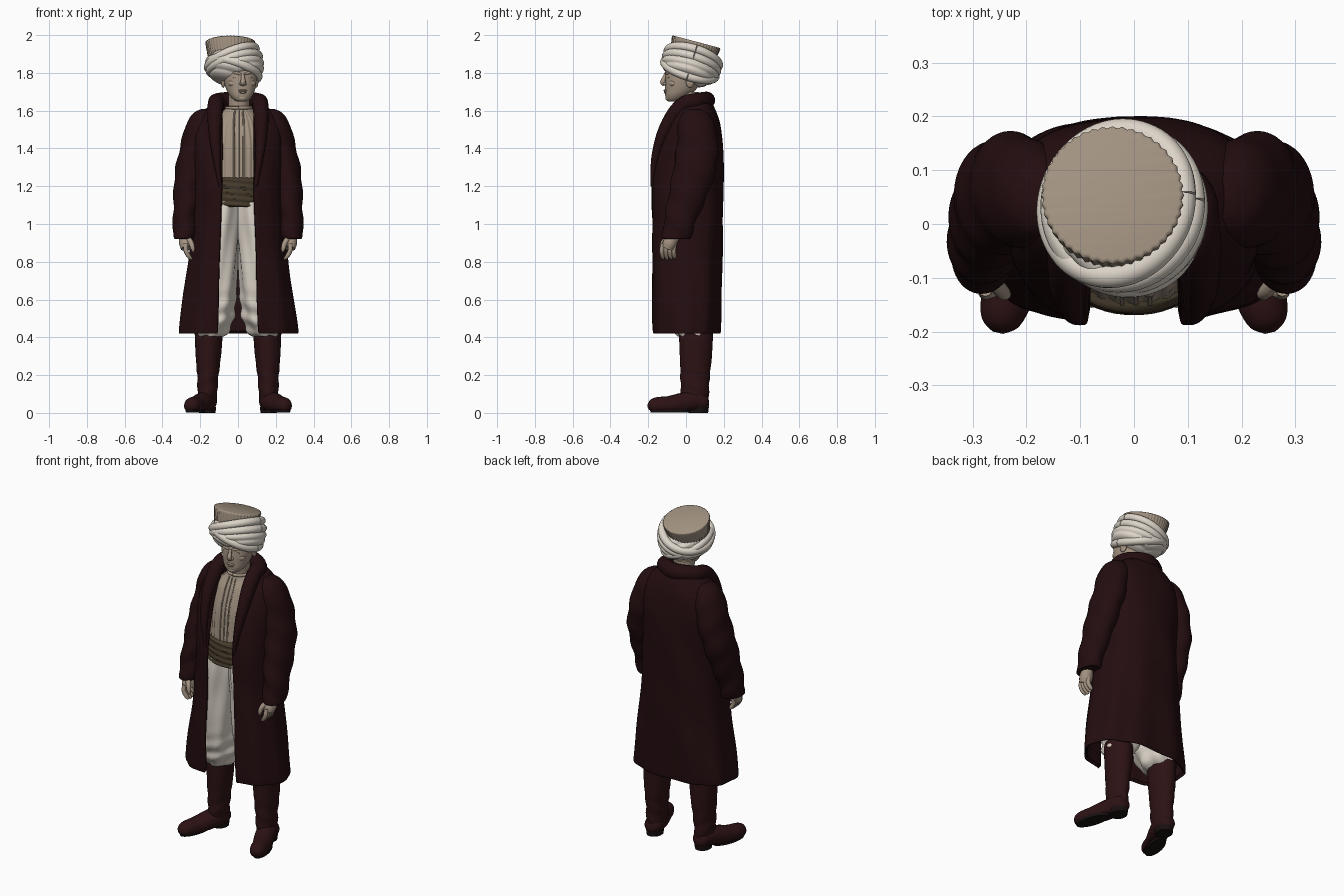
import bpy, bmesh, math
from math import sin, cos, pi, radians
from mathutils import Vector, Matrix

cube = bpy.data.objects.get("Cube")
if cube:
    bpy.data.objects.remove(cube, do_unlink=True)


def material(name, r, g, b):
    m = bpy.data.materials.new(name)
    m.use_nodes = True
    m.diffuse_color = (r, g, b, 1)
    shader = next(n for n in m.node_tree.nodes if n.type == 'BSDF_PRINCIPLED')
    shader.inputs["Base Color"].default_value = (r, g, b, 1)
    shader.inputs["Roughness"].default_value = 0.8
    return m


COAT = material("dark_maroon", .017, .004, .005)
BOOT = material("boot_maroon", .026, .006, .007)
SOLE = material("sole_black", .009, .005, .005)
WHITE = material("off_white", .72, .66, .58)
TAN = material("felt_tan", .36, .29, .22)
SHIRT = material("shirt_tan", .36, .29, .22)
SKIN = material("skin", .38, .30, .23)
SASH = material("sash_brown", .06, .043, .024)


def finish(name, bm, mat, recalc=True):
    if recalc:
        bmesh.ops.recalc_face_normals(bm, faces=bm.faces)
    mesh = bpy.data.meshes.new(name)
    bm.to_mesh(mesh)
    bm.free()
    mesh.materials.append(mat)
    for p in mesh.polygons:
        p.use_smooth = True
    mesh.set_sharp_from_angle(angle=radians(50))
    obj = bpy.data.objects.new(name, mesh)
    bpy.context.collection.objects.link(obj)
    return obj


def skin_rings(name, rings, mat, closed=True):
    bm = bmesh.new()
    rows = [[bm.verts.new(p) for p in ring] for ring in rings]
    n = len(rows[0])
    for lo, hi in zip(rows, rows[1:]):
        for j in range(n if closed else n - 1):
            k = (j + 1) % n
            bm.faces.new((lo[j], lo[k], hi[k], hi[j]))
    if closed:
        bm.faces.new(rows[0])
        bm.faces.new(rows[-1])
    return finish(name, bm, mat, recalc=closed)


def smooth_rows(rows, steps):
    """Catmull-Rom interpolation through rows of numbers."""
    out = []
    for i in range(len(rows) - 1):
        a, b, c, d = (rows[max(0, min(len(rows) - 1, i + k))] for k in (-1, 0, 1, 2))
        for s in range(steps):
            t = s / steps
            out.append([q + .5 * t * (r - p + t * (2 * p - 5 * q + 4 * r - u + t * (3 * (q - r) + u - p)))
                        for p, q, r, u in zip(a, b, c, d)])
    return out + [list(rows[-1])]


def loft(name, rows, mat, side=1, fold=None, seg=48, power=2, steps=5):
    """Rows of z, cx, cy, rx, ry; a sixth value is the half width of a front gap."""
    rings = []
    closed = len(rows[0]) == 5
    for z, cx, cy, rx, ry, *gap in smooth_rows(rows, steps):
        start = 0 if closed else math.asin((gap[0] / rx) ** (power / 2))
        ring = []
        for j in range(seg):
            t = start + (2 * pi - 2 * start) * j / (seg if closed else seg - 1)
            f = fold(t, z) if fold else 0
            x, y = sin(t), -cos(t)
            ring.append((side * (cx + math.copysign(abs(x) ** (2 / power), x) * (rx + f)),
                         cy + math.copysign(abs(y) ** (2 / power), y) * (ry + f), z))
        rings.append(ring)
    return skin_rings(name, rings, mat, closed)


def sweep(name, points, mat, side=1, seg=16, steps=5, floor=None):
    """Round tube through rows of x, y, z, radius."""
    rows = smooth_rows(points, steps)
    path = [Vector((side * r[0], r[1], r[2])) for r in rows]
    normal = Vector((.3, .5, .8))
    rings = []
    for i, p in enumerate(path):
        tan = (path[min(i + 1, len(path) - 1)] - path[max(i - 1, 0)]).normalized()
        normal = (normal - tan * normal.dot(tan)).normalized()
        other = tan.cross(normal)
        ring = [p + rows[i][3] * (normal * cos(a) + other * sin(a))
                for a in (2 * pi * j / seg for j in range(seg))]
        if floor is not None:
            for v in ring:
                v.z = max(v.z, floor)
        rings.append(ring)
    return skin_rings(name, rings, mat)


def blob(name, loc, size, mat, seg=24):
    bm = bmesh.new()
    bmesh.ops.create_uvsphere(bm, u_segments=seg, v_segments=seg // 2, radius=1)
    bmesh.ops.scale(bm, vec=size, verts=bm.verts)
    bmesh.ops.translate(bm, vec=loc, verts=bm.verts)
    return finish(name, bm, mat)


# Coat body, open down the front
def coat_fold(t, z):
    return .006 * sin(t * 9 + 1) * max(0, 1.25 - z) + .002 * sin(t * 5 + z * 14)


coat = loft("coat", [(.42, 0, 0, .308, .175, .112), (.44, 0, 0, .314, .183, .11),
                     (.6, 0, 0, .293, .19, .105), (.8, 0, .003, .265, .19, .1),
                     (1, 0, .005, .245, .192, .094), (1.2, 0, .005, .237, .193, .086),
                     (1.4, 0, .022, .24, .176, .085), (1.52, 0, .038, .228, .146, .085),
                     (1.59, 0, .043, .19, .118, .085), (1.64, 0, .045, .13, .092, .08)],
            COAT, fold=coat_fold, seg=96, power=2.4)
shell = coat.modifiers.new("thickness", 'SOLIDIFY')
shell.thickness = .018
shell.offset = -1

# Rolled shawl collar and lapels
lapel = [(.094, -.18, 1.2, .008), (.112, -.165, 1.34, .02), (.122, -.125, 1.47, .032),
         (.122, -.07, 1.57, .04), (.118, -.01, 1.635, .042), (.1, .06, 1.65, .044)]
back = [(0, .108, 1.655, .046)]
collar = sweep("collar", lapel + back + [(-x, y, z, r) for x, y, z, r in reversed(lapel)], COAT, seg=20)

# Torso: shirt with pleats, wrapped sash
loft("shirt", [(1.18, 0, .01, .17, .16), (1.3, 0, .02, .17, .163), (1.42, 0, .025, .17, .155),
               (1.53, 0, .03, .14, .125), (1.59, .003, .025, .09, .085), (1.62, .004, .015, .064, .066)],
     SHIRT, fold=lambda t, z: .003 * cos(t * 34) * min(1, (1.64 - z) * 8), seg=160)
sweep("shirt_neckband", [(.004 + .064 * sin(a), .014 - .066 * cos(a), 1.615, .009)
                         for a in (2 * pi * i / 16 for i in range(17))], SHIRT, seg=8, steps=2)
for x in (-.022, .004, .03):
    sweep("shirt_braid", [(x, -.147, 1.24, .005), (x, -.141, 1.34, .005), (x, -.128, 1.44, .005),
                          (x, -.096, 1.53, .005), (x * .8, -.058, 1.6, .004)], SHIRT, seg=6)
loft("sash", [(1.09, 0, .005, .17, .155), (1.105, 0, .005, .18, .168), (1.17, 0, .005, .18, .171),
              (1.235, 0, .005, .18, .167), (1.245, 0, .005, .17, .155)], SASH,
     fold=lambda t, z: .004 * sin(z * 190 + 3 * sin(t)), seg=64, steps=8)


# Wrinkle rules for cloth
def leg_fold(t, z):
    return .006 * sin(t * 6 + z * 8) + .007 * sin(z * 70 + t * 2) * max(0, 1 - abs(z - .5) * 5)


def sleeve_fold(t, z):
    return .004 * sin(z * 42 + t * 2) * min(1, max(0, (1.62 - z) * 4))


# Limbs, built once and repeated on both sides
for label, s in (("left_", 1), ("right_", -1)):
    loft(label + "sleeve", [(.925, .283, -.05, .05, .062), (.93, .283, -.05, .061, .076),
                            (1.02, .28, -.03, .064, .086), (1.12, .27, 0, .072, .1),
                            (1.26, .256, .04, .08, .112), (1.4, .226, .06, .083, .11),
                            (1.52, .197, .055, .08, .098), (1.585, .178, .05, .06, .07),
                            (1.61, .165, .048, .025, .035)], COAT, s, sleeve_fold)
    loft(label + "trouser_leg", [(.405, .15, .045, .07, .085), (.43, .137, .04, .085, .105),
                                 (.5, .115, .025, .088, .12), (.6, .1, .01, .085, .13),
                                 (.75, .09, 0, .084, .138), (.9, .085, 0, .088, .145),
                                 (1.03, .078, 0, .095, .15), (1.12, .075, 0, .09, .145)],
         WHITE, s, leg_fold, steps=7)
    # Boots
    loft(label + "boot_shaft", [(.045, .163, .05, .046, .066), (.1, .162, .047, .052, .074),
                                (.18, .16, .048, .055, .077), (.3, .157, .052, .067, .085),
                                (.42, .155, .053, .074, .09), (.46, .155, .053, .072, .088)], BOOT, s,
         lambda t, z: .003 * sin(z * 75 + t * 2) * max(0, 1 - abs(z - .16) * 6))
    sweep(label + "boot_foot", [(.16, .122, .055, .012), (.161, .105, .055, .043), (.167, .05, .062, .055),
                                (.192, -.02, .05, .056), (.222, -.09, .038, .051), (.24, -.15, .038, .046),
                                (.249, -.185, .038, .034), (.253, -.202, .038, .01)],
          BOOT, s, seg=24, floor=.014)
    loft(label + "boot_heel", [(0, .163, .065, .044, .052), (.03, .163, .065, .047, .056)], SOLE, s)
    sole = loft(label + "boot_sole", [(0, 0, 0, .043, .105), (.016, 0, 0, .045, .11)], SOLE, s)
    sole.data.transform(Matrix.Translation((s * .226, -.085, .002)) @ Matrix.Rotation(s * .27, 4, 'Z'))
    # Hands
    sweep(label + "palm", [(.283, -.05, .97, .03), (.28, -.068, .93, .033),
                           (.275, -.085, .9, .037), (.27, -.097, .872, .033)], SKIN, s)
    for i in range(4):
        y = -.128 + i * .021
        sweep(label + "finger", [(.276, y * .95, .895, .013), (.276, y, .86, .0125),
                                 (.262, y + .003, .832, .0115), (.247, y + .007, .812 + .004 * abs(i - 1), .007)],
              SKIN, s, seg=10)
    sweep(label + "thumb", [(.266, -.1, .925, .016), (.248, -.122, .9, .014),
                            (.24, -.13, .872, .012), (.236, -.13, .852, .006)], SKIN, s, seg=10)

# Head and face, modelled straight and then turned a little
loft("neck", [(1.56, .004, .02, .066, .066), (1.62, .005, .01, .056, .06), (1.7, .008, .005, .058, .062)], SKIN)
face = [loft("head", [(1.648, 0, -.07, .018, .018), (1.656, 0, -.065, .038, .037), (1.68, 0, -.048, .06, .062),
                      (1.71, 0, -.03, .075, .081), (1.75, 0, -.02, .085, .092), (1.79, 0, -.01, .09, .1),
                      (1.87, 0, 0, .09, .1)], SKIN, power=2.2),
        sweep("nose", [(0, -.108, 1.795, .008), (0, -.116, 1.775, .01), (0, -.124, 1.752, .014),
                       (0, -.114, 1.738, .011)], SKIN, seg=12),
        blob("upper_lip", (0, -.108, 1.707, ), (.024, .012, .006), SKIN),
        blob("lower_lip", (0, -.106, 1.697), (.02, .012, .007), SKIN),
        blob("chin", (0, -.09, 1.667), (.026, .02, .018), SKIN)]
for s in (1, -1):
    face += [blob("nostril", (s * .012, -.112, 1.742), (.009, .011, .008), SKIN, 12),
             blob("eye", (s * .035, -.097, 1.777), (.015, .009, .007), SKIN, 16),
             blob("cheek", (s * .045, -.075, 1.745), (.028, .024, .02), SKIN),
             sweep("brow", [(s * .012, -.106, 1.793, .007), (s * .035, -.1, 1.8, .008),
                            (s * .062, -.078, 1.795, .006)], SKIN, seg=8),
             blob("ear", (s * .088, .01, 1.757), (.012, .024, .036), SKIN)]
for part in face:
    part.data.transform(Matrix.Translation((.01, 0, 0)) @ Matrix.Rotation(.14, 4, 'Z'))

# Turban: a flattened ball with folds that meet in a V at the front
turban = blob("turban", (0, 0, 0), (1, 1, 1), WHITE, 120)
for v in turban.data.vertices:
    v.co *= .96 + .055 * abs(sin(8.5 * (v.co.z - .4 * abs(v.co.x - .1)))) ** .7
lean = Matrix.Translation((-.016, .026, 1.838)) @ Matrix.Rotation(-.3, 4, 'X')
turban.data.transform(lean @ Matrix.Diagonal((.153, .158, .108, 1)))
for roll, lift in ((.3, .012), (.38, .045), (-.3, -.02)):
    loop = [(.135 * cos(a), .14 * sin(a), lift, .023) for a in (2 * pi * i / 24 for i in range(25))]
    band = sweep("turban_wrap", loop, WHITE, steps=3)
    band.data.transform(lean @ Matrix.Rotation(-roll, 4, 'Y'))

# Fluted felt cap rising out of the turban
cap = loft("cap", [(-.11, 0, 0, .112, .112), (-.06, 0, 0, .122, .122), (-.012, 0, 0, .13, .13),
                   (-.003, 0, 0, .129, .129), (0, 0, 0, .124, .124)],
           TAN, fold=lambda t, z: .002 * cos(t * 44), seg=176, steps=3)
cap.data.transform(Matrix.Translation((-.04, .055, 1.965)) @ Matrix.Rotation(-.26, 4, 'X'))
